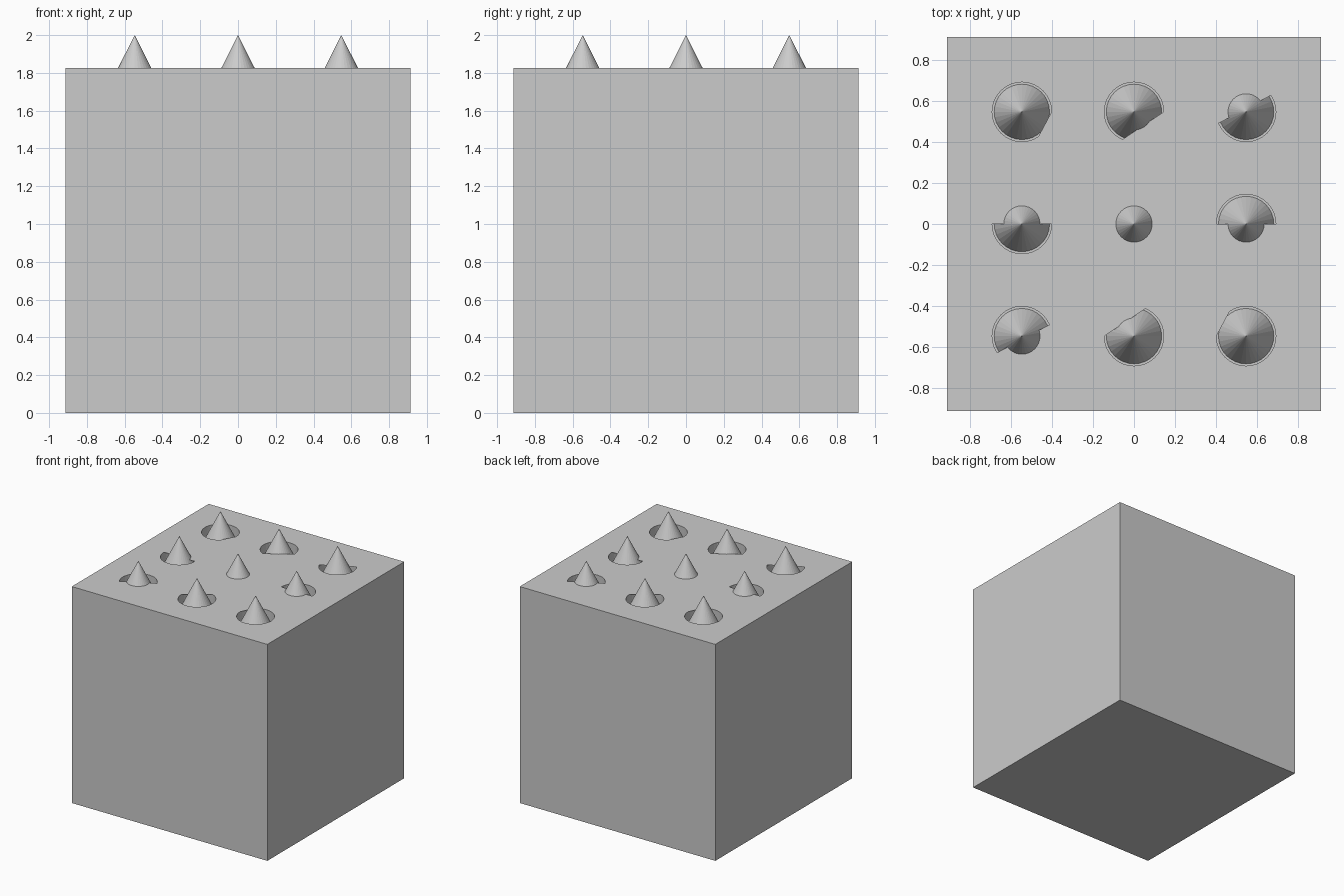
import bpy, bmesh
from math import radians, cos, sin

if "Cube" in bpy.data.objects:
    bpy.data.objects.remove(bpy.data.objects["Cube"])

HALF, TOP, PITCH = 0.912, 1.825, 0.547
HOLE_R, CONE_R, FLOOR, TIP, SEG = 0.145, 0.135, 1.733, 2.0, 32


def make_object(name, bm):
    mesh = bpy.data.meshes.new(name)
    bm.to_mesh(mesh)
    bm.free()
    obj = bpy.data.objects.new(name, mesh)
    bpy.context.collection.objects.link(obj)
    return obj


def ring(cx, cy, z, r, first=0, last=SEG - 1):
    step = radians(360 / SEG)
    return [(cx + r * cos(i * step), cy + r * sin(i * step), z)
            for i in range(first, last + 1)]


grid = [(i, j) for i in (-1, 0, 1) for j in (-1, 0, 1)]

# Main block
bm = bmesh.new()
bmesh.ops.create_cube(bm, size=1)
bmesh.ops.scale(bm, vec=(2 * HALF, 2 * HALF, TOP), verts=bm.verts)
bmesh.ops.translate(bm, vec=(0, 0, TOP / 2), verts=bm.verts)
block = make_object("block", bm)

# Round sockets cut into the top
bm = bmesh.new()
for i, j in grid:
    face = bm.faces.new([bm.verts.new(p) for p in ring(i * PITCH, j * PITCH, FLOOR, HOLE_R)])
    ext = bmesh.ops.extrude_face_region(bm, geom=[face])
    top = [v for v in ext["geom"] if isinstance(v, bmesh.types.BMVert)]
    bmesh.ops.translate(bm, vec=(0, 0, 0.2), verts=top)
bmesh.ops.recalc_face_normals(bm, faces=bm.faces)
cutter = make_object("socket_cutter", bm)
cutter.hide_render = True
mod = block.modifiers.new("sockets", 'BOOLEAN')
mod.operation, mod.solver, mod.object = 'DIFFERENCE', 'EXACT', cutter
bpy.context.view_layer.objects.active = block
bpy.ops.object.modifier_apply(modifier=mod.name)
bpy.data.objects.remove(cutter)

# Flat lids covering part of each socket; opposite lids are half-turn copies
lids = {(-1, 1): (-5, 0), (0, 1): (-10, 0), (1, 1): (3, 18), (-1, 0): (0, 16)}
bm = bmesh.new()
for (i, j), (a, b) in lids.items():
    for s, turn in ((1, 0), (-1, SEG // 2)):
        pts = ring(s * i * PITCH, s * j * PITCH, TOP, HOLE_R, a + turn, b + turn)
        bm.faces.new([bm.verts.new(p) for p in pts])
bm.faces.new([bm.verts.new(p) for p in ring(0, 0, TOP, HOLE_R)])
make_object("socket_lids", bm)

# Cone spikes standing in the sockets
bm = bmesh.new()
for i, j in grid:
    base = [bm.verts.new(p) for p in ring(i * PITCH, j * PITCH, FLOOR, CONE_R)]
    tip = bm.verts.new((i * PITCH, j * PITCH, TIP))
    for k in range(SEG):
        bm.faces.new((base[k], base[(k + 1) % SEG], tip))
make_object("spikes", bm)
